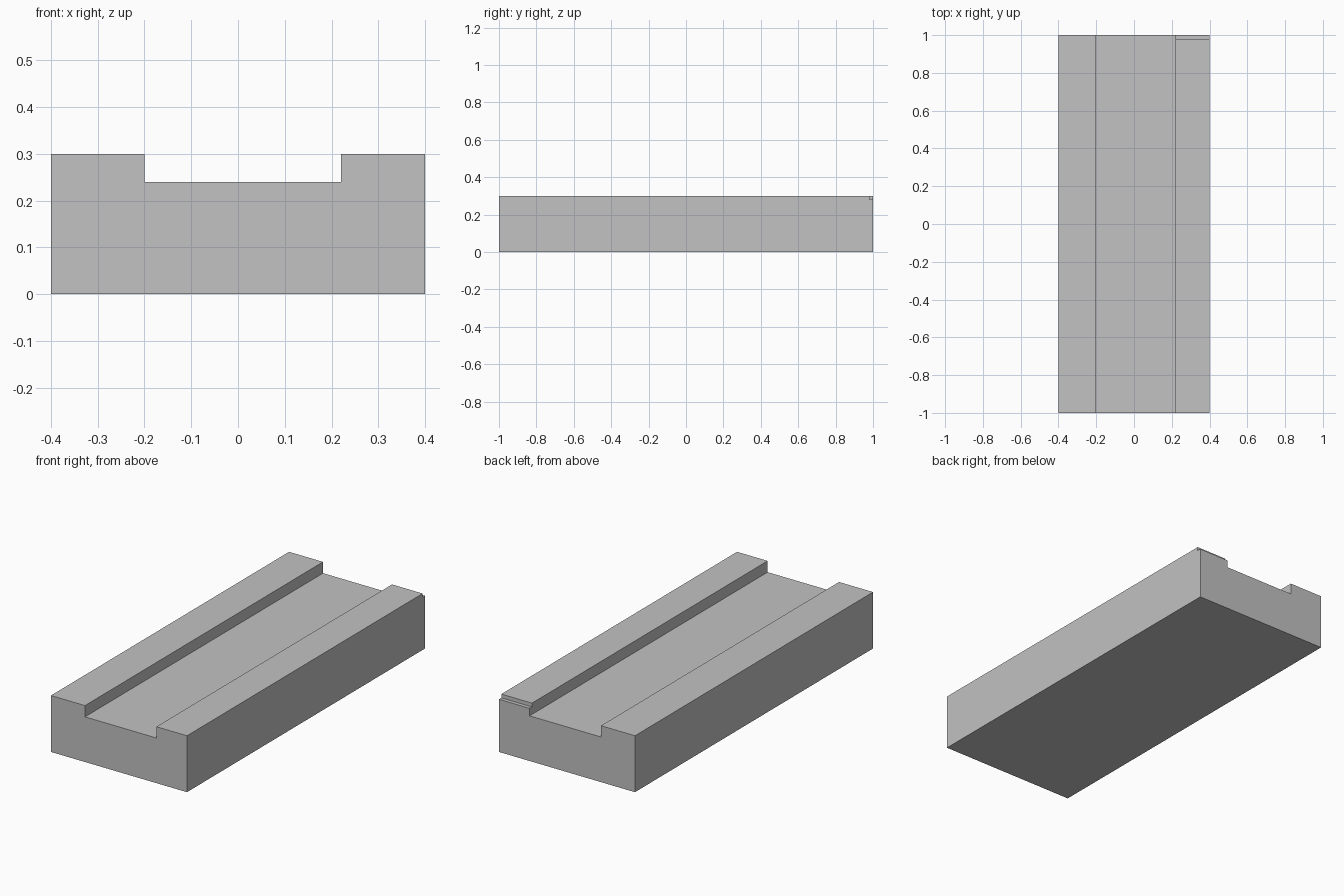
import bpy
import bmesh

cube = bpy.data.objects.get("Cube")
if cube:
    bpy.data.objects.remove(cube, do_unlink=True)

# Single plain grey
grey = bpy.data.materials.new("plain grey")
grey.use_nodes = True
colour = (0.54, 0.54, 0.54, 1)
grey.diffuse_color = colour
grey.node_tree.nodes["Principled BSDF"].inputs["Base Color"].default_value = colour


def extrude_profile(name, points, y0, y1):
    """Extrude a closed x-z outline from y0 to y1."""
    bm = bmesh.new()
    face = bm.faces.new([bm.verts.new((x, y0, z)) for x, z in points])
    result = bmesh.ops.extrude_face_region(bm, geom=[face])
    verts = [v for v in result["geom"] if isinstance(v, bmesh.types.BMVert)]
    bmesh.ops.translate(bm, verts=verts, vec=(0, y1 - y0, 0))
    bmesh.ops.recalc_face_normals(bm, faces=bm.faces)
    mesh = bpy.data.meshes.new(name)
    bm.to_mesh(mesh)
    bm.free()
    mesh.materials.append(grey)
    obj = bpy.data.objects.new(name, mesh)
    bpy.context.collection.objects.link(obj)
    return obj


# Block with a raised rail on each side of a shallow channel
half, top, floor = 0.4, 0.3, 0.24
rail_right, rail_left = -0.2, 0.22
block = extrude_profile("channelled_block", [
    (-half, 0), (half, 0), (half, top), (rail_left, top),
    (rail_left, floor), (rail_right, floor), (rail_right, top), (-half, top),
], -1, 1)

# Small step cut across the rear end of the left rail
step = 0.02
cutter = extrude_profile("step_cutter", [
    (0.1, top - step), (0.5, top - step), (0.5, 0.4), (0.1, 0.4),
], 1 - step, 1.1)
cutter.hide_render = True
cut = block.modifiers.new("rear_step", "BOOLEAN")
cut.operation = "DIFFERENCE"
cut.solver = "EXACT"
cut.object = cutter

# Apply the cut and discard the cutter
bpy.context.view_layer.objects.active = block
block.select_set(True)
bpy.ops.object.modifier_apply(modifier=cut.name)
bpy.data.objects.remove(cutter, do_unlink=True)
